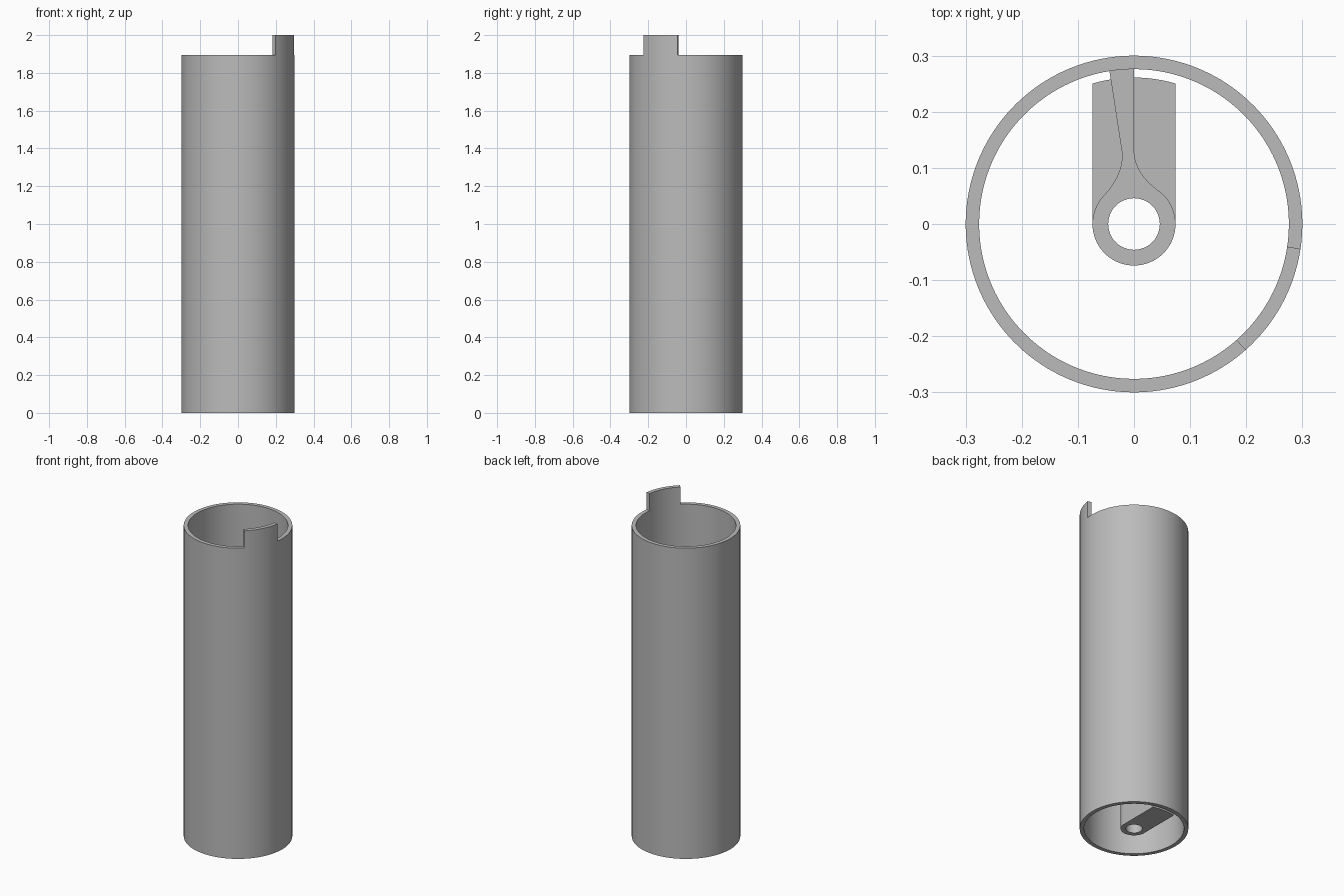
import bpy, bmesh
from math import sin, cos, pi, radians, sqrt

if "Cube" in bpy.data.objects:
    bpy.data.objects.remove(bpy.data.objects["Cube"])

grey = bpy.data.materials.new("plain_grey")
grey.use_nodes = True
GREY = (0.5, 0.5, 0.5, 1)
grey.diffuse_color = GREY
grey.node_tree.nodes["Principled BSDF"].inputs["Base Color"].default_value = GREY


def finish(name, bm, thickness, offset):
    """Turn a sheet into a solid with crisp rims and smooth walls."""
    mesh = bpy.data.meshes.new(name)
    bm.to_mesh(mesh)
    bm.free()
    mesh.materials.append(grey)
    obj = bpy.data.objects.new(name, mesh)
    bpy.context.collection.objects.link(obj)
    bpy.ops.object.select_all(action='DESELECT')
    obj.select_set(True)
    bpy.context.view_layer.objects.active = obj
    solid = obj.modifiers.new("thickness", 'SOLIDIFY')
    solid.thickness = thickness
    solid.offset = offset
    solid.use_even_offset = True
    bpy.ops.object.modifier_apply(modifier=solid.name)
    bpy.ops.object.shade_smooth_by_angle(angle=radians(30))
    return obj


def arc(radius, start, end, steps):
    angles = [radians(start + (end - start) * i / steps) for i in range(steps + 1)]
    return [(radius * cos(a), radius * sin(a)) for a in angles]


def bezier(a, b, c, d, steps=12):
    pts = []
    for i in range(steps + 1):
        t = i / steps
        w = ((1 - t) ** 3, 3 * t * (1 - t) ** 2, 3 * t * t * (1 - t), t ** 3)
        pts.append(tuple(sum(k * p[n] for k, p in zip(w, (a, b, c, d))) for n in (0, 1)))
    return pts


def bored_plate(name, outline, z0, z1):
    """Extruded outline with the round shaft hole through it."""
    bm = bmesh.new()
    edges = []
    for loop in (outline, arc(BORE, 0, 360, 48)[:-1]):
        vs = [bm.verts.new((x, y, z0)) for x, y in loop]
        edges += [bm.edges.new((v, vs[i - 1])) for i, v in enumerate(vs)]
    bmesh.ops.triangle_fill(bm, use_beauty=True, edges=edges, normal=(0, 0, 1))
    bm.normal_update()
    for f in bm.faces:
        if f.normal.z < 0:
            f.normal_flip()
    return finish(name, bm, z1 - z0, 1)


OUTER, INNER, BORE, HUB = 0.3, 0.276, 0.046, 0.074
TUBE_TOP, TAB_TOP = 1.895, 2.0
BLOCK_TOP, RIB_TOP = 0.25, 0.5

# Tube wall with the raised tab on its rim
SEGMENTS, TAB_SEGMENTS = 144, 16
bm = bmesh.new()
ring = arc(OUTER, -48.5, 311.5, SEGMENTS)[:-1]
rows = [[bm.verts.new((x, y, z)) for x, y in ring] for z in (0, TUBE_TOP)]
rows.append([bm.verts.new((x, y, TAB_TOP)) for x, y in ring[:TAB_SEGMENTS + 1]])
for low, high, count in ((rows[0], rows[1], SEGMENTS), (rows[1], rows[2], TAB_SEGMENTS)):
    for i in range(count):
        j = (i + 1) % SEGMENTS
        bm.faces.new((low[i], low[j], high[j], high[i]))
finish("tube_with_tab", bm, OUTER - INNER, -1)

# Round-ended block at the bottom, stopping just short of the wall
tip = 0.261
edge = sqrt(tip ** 2 - HUB ** 2)
half = pi / 2
spread = 16.5
block = arc(HUB, 180, 360, 40) + [(HUB, edge)]
block += arc(tip, 90 - spread, 90 + spread, 12)[1:-1] + [(-HUB, edge)]
bored_plate("hub_block", block, 0, BLOCK_TOP)

# Hub with a flared rib that reaches the tube wall
flare_right = bezier((0.048, 0.056), (0.018, 0.078), (0, 0.1), (0, 0.135))
flare_left = bezier((-0.021, 0.125), (-0.021, 0.1), (-0.03, 0.078), (-0.05, 0.055))
rib = arc(HUB, 132, 409, 56)[1:-1] + flare_right
rib += [(0, INNER + 0.002), (-0.044, INNER - 0.002)] + flare_left
bored_plate("hub_rib", rib, BLOCK_TOP, RIB_TOP)
